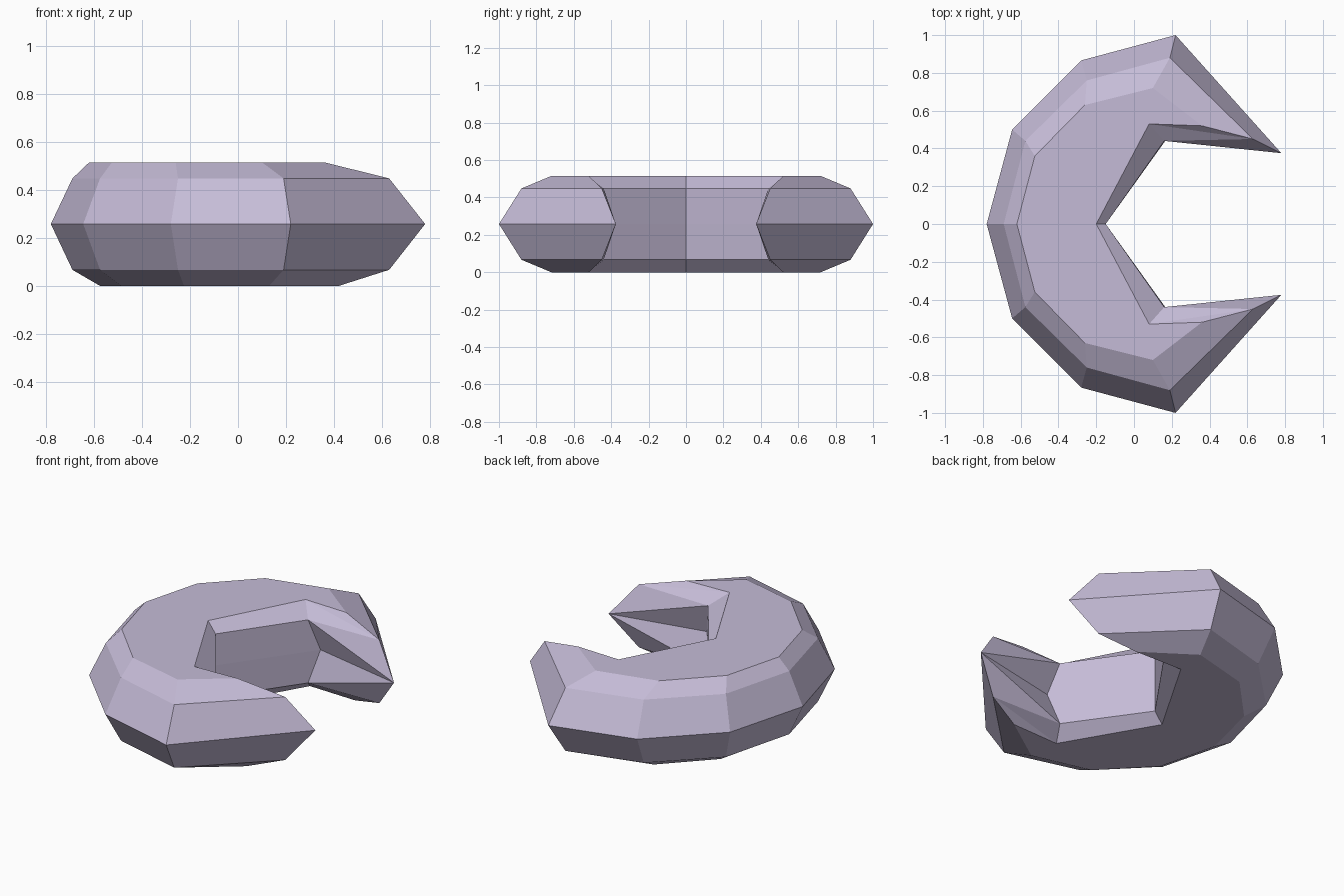
import bpy, bmesh

if "Cube" in bpy.data.objects:
    bpy.data.objects.remove(bpy.data.objects["Cube"])

# Half outlines (y >= 0): back, three rim corners, horn tip, inner corner, inner notch
bevel = [(-.69, 0), (-.575, .44), (-.25, .76), (.19, .88), (.63, .45), (.16, .44), (-.15, 0)]
layers = [
    (0.0, [(-.575, 0), (-.485, .36), (-.225, .63), (.13, .72), (.42, .52), (.11, .53), (-.20, 0)]),
    (.067, bevel),
    (.258, [(-.78, 0), (-.645, .5), (-.28, .866), (.22, 1), (.78, .375), (.205, .495), (-.15, 0)]),
    (.448, bevel),
    (.515, [(-.62, 0), (-.525, .36), (-.26, .63), (.10, .72), (.36, .52), (.08, .53), (-.20, 0)]),
]

bm = bmesh.new()
rings = []
for z, half in layers:
    # Mirror the half outline into a closed crescent
    outline = half + [(x, -y) for x, y in half[-2:0:-1]]
    rings.append([bm.verts.new((x, y, z)) for x, y in outline])

# Side walls between neighbouring layers
n = len(rings[0])
for k, (lo, hi) in enumerate(zip(rings, rings[1:])):
    for i in range(n):
        j = (i + 1) % n
        a, b, c, d = lo[i], lo[j], hi[j], hi[i]
        if {i, j} in ({4, 5}, {7, 8}):
            # inner horn faces fold along the inner corner to tip diagonal
            low_diag = (i == 4) == (k >= 2)
            if low_diag:
                bm.faces.new((a, b, c))
                bm.faces.new((a, c, d))
            else:
                bm.faces.new((a, b, d))
                bm.faces.new((b, c, d))
        else:
            bm.faces.new((a, b, c, d))

# Flat caps, split along the symmetry plane
for ring in (rings[0], rings[-1]):
    bm.faces.new(ring[:7])
    bm.faces.new(ring[6:] + ring[:1])
bmesh.ops.recalc_face_normals(bm, faces=bm.faces)

mesh = bpy.data.meshes.new("crescent")
bm.to_mesh(mesh)
bm.free()
crescent = bpy.data.objects.new("crescent", mesh)
bpy.context.collection.objects.link(crescent)

mat = bpy.data.materials.new("pale lilac")
mat.diffuse_color = (.56, .50, .68, 1)
mat.use_nodes = True
mat.node_tree.nodes["Principled BSDF"].inputs["Base Color"].default_value = mat.diffuse_color
mesh.materials.append(mat)
